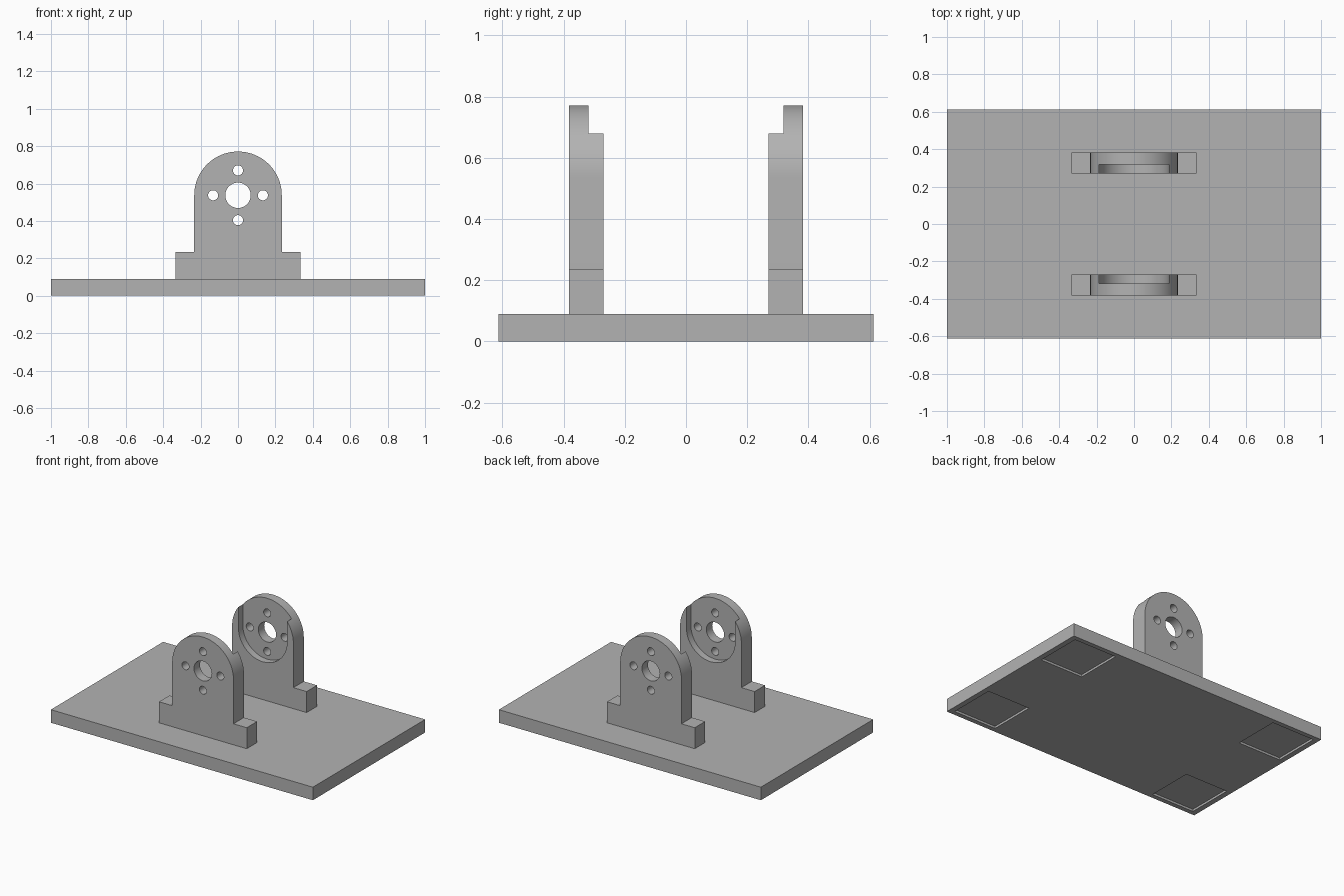
import bpy
import bmesh
from math import sin, cos, pi, radians
from mathutils import Matrix, Vector

cube = bpy.data.objects.get("Cube")
if cube:
    bpy.data.objects.remove(cube, do_unlink=True)

grey = bpy.data.materials.new("plain grey")
grey.use_nodes = True
tone = (0.45, 0.45, 0.45, 1)
grey.diffuse_color = tone
grey.node_tree.nodes["Principled BSDF"].inputs["Base Color"].default_value = tone

AXIS_Z = 0.537      # height of the bearing axis
BASE_TOP = 0.09
HALF_X, HALF_Y = 1.0, 0.612


def finish(name, bm):
    bmesh.ops.recalc_face_normals(bm, faces=bm.faces)
    mesh = bpy.data.meshes.new(name)
    bm.to_mesh(mesh)
    bm.free()
    mesh.materials.append(grey)
    obj = bpy.data.objects.new(name, mesh)
    bpy.context.collection.objects.link(obj)
    return obj


def box(name, low, high):
    low, high = Vector(low), Vector(high)
    bm = bmesh.new()
    bmesh.ops.create_cube(bm, size=1)
    bmesh.ops.scale(bm, vec=high - low, verts=bm.verts)
    bmesh.ops.translate(bm, vec=(low + high) / 2, verts=bm.verts)
    return finish(name, bm)


def slab(name, outline, y0, y1):
    """Extrude an x-z outline from y0 to y1."""
    bm = bmesh.new()
    face = bm.faces.new([bm.verts.new((x, y0, z)) for x, z in outline])
    extruded = bmesh.ops.extrude_face_region(bm, geom=[face])["geom"]
    verts = [v for v in extruded if isinstance(v, bmesh.types.BMVert)]
    bmesh.ops.translate(bm, vec=(0, y1 - y0, 0), verts=verts)
    return finish(name, bm)


def arc(radius, start, end, steps, x=0, z=AXIS_Z):
    angles = [start + (end - start) * i / steps for i in range(steps + 1)]
    return [(x + radius * cos(a), z + radius * sin(a)) for a in angles]


def cut(target, cutters):
    for cutter in cutters:
        cutter.hide_render = True
        mod = target.modifiers.new("cut", "BOOLEAN")
        mod.operation = "DIFFERENCE"
        mod.solver = "EXACT"
        mod.object = cutter
    bpy.ops.object.select_all(action="DESELECT")
    target.select_set(True)
    bpy.context.view_layer.objects.active = target
    for mod in list(target.modifiers):
        bpy.ops.object.modifier_apply(modifier=mod.name)
    for cutter in cutters:
        bpy.data.objects.remove(cutter, do_unlink=True)
    bpy.ops.object.shade_smooth_by_angle(angle=radians(30))


# Base plate with four shallow square foot pockets underneath
base = box("base_plate", (-HALF_X, -HALF_Y, 0), (HALF_X, HALF_Y, BASE_TOP))
pockets = []
for sx in (-1, 1):
    for sy in (-1, 1):
        cx, cy, half = sx * (HALF_X - 0.2), sy * (HALF_Y - 0.195), 0.163
        pockets.append(box("pocket_cutter", (cx - half, cy - half, -0.1),
                           (cx + half, cy + half, 0.015)))
cut(base, pockets)

# Arched bearing brackets with stepped feet, mirrored front to back
arch, foot, foot_top = 0.234, 0.335, 0.235
outline = ([(-foot, BASE_TOP), (foot, BASE_TOP), (foot, foot_top), (arch, foot_top)]
           + arc(arch, 0, pi, 48)
           + [(-arch, foot_top), (-foot, foot_top)])
seat = 0.186
seat_outline = arc(seat, pi, 2 * pi, 48) + [(seat, 1), (-seat, 1)]
for name, side in (("front_bracket", -1), ("back_bracket", 1)):
    bracket = slab(name, outline, side * 0.383, side * 0.27)
    # U-shaped seat open at the top of the inner face
    cutters = [slab("seat_cutter", seat_outline, side * 0.318, side * 0.2)]
    # Shaft hole and four bolt holes
    holes = [(0, 0, 0.068)] + [(0.133 * cos(i * pi / 2), 0.133 * sin(i * pi / 2), 0.027)
                               for i in range(4)]
    for x, dz, radius in holes:
        ring = arc(radius, 0, 2 * pi, 32, x, AXIS_Z + dz)[:-1]
        cutters.append(slab("hole_cutter", ring, side * 0.5, side * 0.1))
    cut(bracket, cutters)
